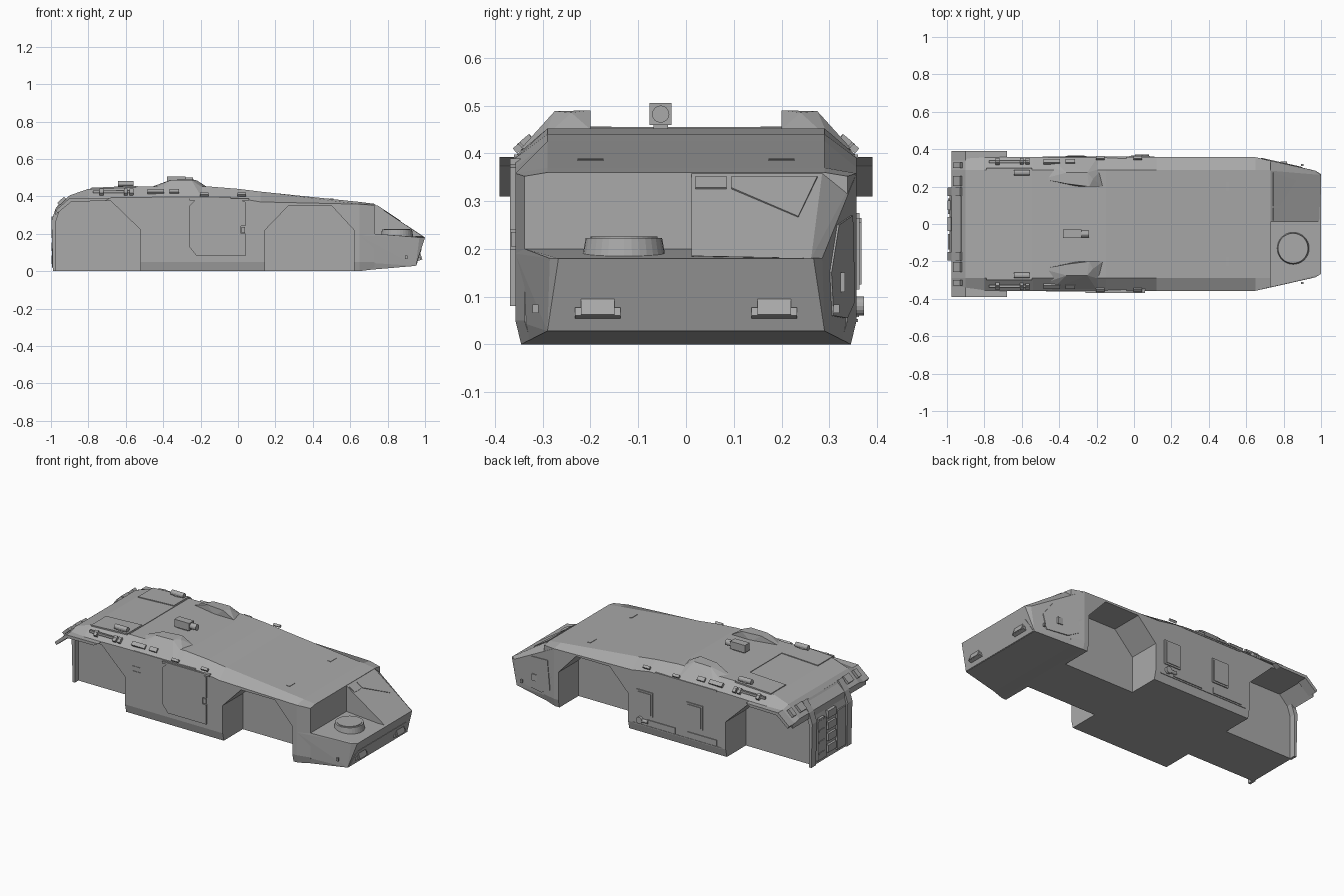
import bpy, bmesh, math
from mathutils import Matrix, Vector

if "Cube" in bpy.data.objects:
    bpy.data.objects.remove(bpy.data.objects["Cube"])

grey = bpy.data.materials.new("hull grey")
grey.use_nodes = True
grey.diffuse_color = (0.4, 0.4, 0.4, 1)
grey.node_tree.nodes["Principled BSDF"].inputs["Base Color"].default_value = (0.4, 0.4, 0.4, 1)


def finish(name, bm):
    bmesh.ops.recalc_face_normals(bm, faces=bm.faces)
    mesh = bpy.data.meshes.new(name)
    bm.to_mesh(mesh)
    bm.free()
    mesh.materials.append(grey)
    ob = bpy.data.objects.new(name, mesh)
    bpy.context.collection.objects.link(ob)
    return ob


def loft(name, rings):
    bm = bmesh.new()
    loops = [[bm.verts.new(p) for p in ring] for ring in rings]
    n = len(loops[0])
    for a, b in zip(loops, loops[1:]):
        for i in range(n):
            bm.faces.new((a[i], a[(i + 1) % n], b[(i + 1) % n], b[i]))
    bm.faces.new(loops[0])
    bm.faces.new(loops[-1])
    return finish(name, bm)


def prism(name, profile, y0, y1):
    return loft(name, [[(x, y, z) for x, z in profile] for y in (y0, y1)])


def hull(name, pts):
    bm = bmesh.new()
    for p in pts:
        bm.verts.new(p)
    bmesh.ops.convex_hull(bm, input=bm.verts)
    bmesh.ops.dissolve_limit(bm, angle_limit=0.01, verts=bm.verts, edges=bm.edges)
    return finish(name, bm)


def box(name, c, size, pitch=0, roll=0):
    bm = bmesh.new()
    m = (Matrix.Translation(c) @ Matrix.Rotation(pitch, 4, 'Y') @ Matrix.Rotation(roll, 4, 'X')
         @ Matrix.Diagonal((*size, 1)))
    bmesh.ops.create_cube(bm, size=1, matrix=m)
    return finish(name, bm)


def disc(name, c, r1, r2, depth, axis='Z', sides=24):
    rot = {'Z': Matrix(), 'X': Matrix.Rotation(math.pi / 2, 4, 'Y'),
           'Y': Matrix.Rotation(math.pi / 2, 4, 'X')}[axis]
    bm = bmesh.new()
    bmesh.ops.create_cone(bm, cap_ends=True, segments=sides, radius1=r1, radius2=r2,
                          depth=depth, matrix=Matrix.Translation(c) @ rot)
    return finish(name, bm)


# Main hull: station x, half width, floor, shoulder height, roof height
stations = [(-.975, .357, 0, .32, .335), (-.9, .357, 0, .385, .405), (-.8, .357, 0, .39, .44),
            (-.54, .357, 0, .395, .452), (-.15, .357, 0, .395, .452), (.0, .357, 0, .39, .44),
            (.12, .357, 0, .37, .425), (.65, .357, 0, .358, .37), (.73, .338, .01, .352, .36)]
rings = []
for x, w, b, s, t in stations:
    half = [(w - .012, b), (w, .05), (w, s), (.29, t)]
    rings.append([(x, y, z) for y, z in half] + [(x, -y, z) for y, z in reversed(half)])
body = loft("main_hull", rings)

# Wheel wells cut from both sides
rear_well = [(-.52, -.1), (-.52, .22), (-.68, .375), (-.9, .375), (-.97, .305), (-1.2, .05), (-1.2, -.1)]
front_well = [(.145, -.1), (.145, .22), (.27, .35), (.5, .35), (.62, .22), (.62, -.1)]
for well in (rear_well, front_well):
    for s in (1, -1):
        cutter = prism("well_cutter", well, s * .16, s * .6)
        cutter.hide_render = True
        mod = body.modifiers.new("well", 'BOOLEAN')
        mod.operation, mod.solver, mod.object = 'DIFFERENCE', 'EXACT', cutter
cut = bpy.data.meshes.new_from_object(body.evaluated_get(bpy.context.evaluated_depsgraph_get()))
body.modifiers.clear()
body.data = cut
for ob in [o for o in bpy.data.objects if o.name.startswith("well_cutter")]:
    bpy.data.objects.remove(ob)

# Nose block and raised driver cab
nose = []
for s in (1, -1):
    nose += [(.62, s * .345, 0), (.62, s * .357, .05), (.65, s * .357, .19), (.73, s * .338, .2),
             (.95, s * .29, .028), (1, s * .267, .18), (.97, s * .285, .18)]
hull("nose_block", nose)
hull("driver_cab", [(.65, .357, .358), (.65, .29, .36), (.73, .285, .358), (.73, .012, .358),
                    (.7, .012, .18), (.99, .012, .185), (1, .262, .18), (.97, .285, .18), (.65, .357, .18)])


# Windscreen frames and panes lying on the cab slope
def slope_plate(name, outline, lift):
    down = Vector((.258, 0, -.175)).normalized()
    normal = Vector((-down.z, 0, down.x))
    base = [Vector((.73 + (.358 - z) * 1.49, y, z)) for y, z in outline]
    return loft(name, [[p + normal * d for p in base] for d in (-.006, lift)])


slope_plate("side_pane", [(.02, .325), (.085, .325), (.085, .349), (.02, .349)], .004)
slope_plate("main_pane", [(.095, .325), (.235, .265), (.275, .349), (.095, .349)], .004)

# Turret ring on the open deck
disc("deck_ring", (.85, -.13, .2), .088, .08, .045, sides=32)
disc("deck_ring_cap", (.85, -.13, .222), .07, .07, .008, sides=32)

# Nose front panel and lamps
def nose_x(z):
    return 1 - (.18 - z) * .33


loft("nose_panel", [[(nose_x(z) + d, y, z) for y, z in
                     [(-.285, .03), (.285, .03), (.25, .105), (.235, .117), (-.235, .117), (-.25, .105)]]
                    for d in (-.01, .003)])
for s in (1, -1):
    box("lamp_tray", (.968, s * .185, .066), (.02, .095, .018), -.32)
    box("head_lamp", (.968, s * .185, .075), (.026, .07, .034), -.32)
    box("corner_marker", (.9, s * .315, .075), (.012, .012, .018))

    # Rear corner flanges
    prism("rear_flange", [(-.975, .325), (-.9, .39), (-.68, .392), (-.71, .375), (-.89, .372), (-.965, .31)],
          s * .33, s * .39)
    # Roof blisters
    hull("roof_blister", [(-.49, s * .24, .44), (-.3, s * .2, .44), (-.165, s * .2, .45), (-.165, s * .3, .43),
                          (-.2, s * .35, .405), (-.44, s * .35, .405), (-.49, s * .32, .415),
                          (-.36, s * .215, .488), (-.24, s * .2, .49), (-.22, s * .24, .485),
                          (-.25, s * .275, .488), (-.36, s * .275, .486)])
    for x in (-.46, -.42, -.34):
        box("blister_block", (x, s * .333, .425), (.05, .025, .018), 0, -s * .7)
    # Roof rails, fittings and panels
    box("roof_rail", (-.67, s * .333, .425), (.21, .012, .014))
    for x in (-.57, -.6, -.73):
        box("rail_clamp", (x, s * .333, .42), (.02, .034, .025), 0, -s * .7)
    disc("roof_lamp", (-.6, s * .275, .467), .015, .015, .085, 'X', 12)
    box("lamp_foot", (-.6, s * .275, .455), (.03, .025, .02))
    box("roof_panel", (-.667, s * .228, .447), (.245, .145, .008), -.045)
    for y in (.23, .315):
        box("rear_roof_light", (-.942, s * y, .375), (.05, .055 if y < .3 else .03, .018), -.75)
    box("roof_hinge", (.5, s * .2, .385), (.02, .055, .006), .1)
    box("shoulder_rail", (-.25, s * .352, .393), (.42, .016, .008))
    for x in (-.18, .02):
        box("shoulder_catch", (x, s * .352, .41), (.045, .016, .014), 0, -s * .7)

box("roof_seam", (-.54, 0, .452), (.006, .58, .006))
# Roof sensor
box("sensor_body", (-.33, -.053, .482), (.1, .046, .046))
disc("sensor_lens", (-.265, -.053, .482), .018, .018, .05, 'X', 16)
box("sensor_foot", (-.33, -.053, .455), (.07, .03, .02))

# Rear door frame and doors
rear_curve = [(-.975, 0), (-.975, .26), (-.955, .32), (-.91, .375)]
outer_curve = [(-.93, .395), (-.975, .335), (-.997, .27), (-.99, 0)]
for s in (1, -1):
    prism("rear_frame", rear_curve + outer_curve, s * .15, s * .195)
prism("rear_door_base", rear_curve + [(-.925, .385), (-.965, .33), (-.986, .26), (-.982, 0)], -.15, .15)
for y in (-.095, .095):
    box("rear_door", (-.985, y, .14), (.018, .085, .24))
for z in (.06, .13, .2, .27):
    box("rear_door_step", (-.988, 0, z), (.02, .075, .045))
    box("rear_hinge", (-.99, .1, z), (.016, .05, .012))

# Right side door with notched handle
prism("side_door", [(-.22, .08), (.04, .08), (.04, .2), (.015, .2), (.015, .24), (.04, .24), (.04, .37),
                    (.02, .378), (-.23, .378), (-.26, .35), (-.26, .13)], -.35, -.368)
box("door_handle", (.028, -.36, .22), (.018, .012, .03))
box("door_rail", (-.1, -.357, .383), (.32, .022, .012))
for z in (.27, .3):
    box("side_marker", (-.44, -.357, z), (.06, .006, .006))

# Left side hatches, lockers and filler
for x, z in ((.03, .19), (-.31, .2)):
    box("side_hatch", (x, .357, z), (.11, .012, .15))
    box("hatch_inner", (x, .361, z), (.09, .012, .13))
for x in (-.08, -.36):
    box("side_locker", (x, .357, .075), (.2, .01, .035))
box("side_sill", (-.19, .356, .05), (.6, .008, .006))
disc("filler_cap", (.06, .36, .08), .02, .02, .025, 'Y', 16)
disc("filler_pipe", (.03, .362, .08), .01, .01, .05, 'X', 12)


# Left nose side panel
def side_y(x):
    return .357 - (x - .65) * .225


loft("nose_side_panel", [[(x, side_y(x) + d, z) for x, z in
                          [(.68, .09), (.75, .055), (.88, .06), (.9, .15), (.83, .25), (.7, .27)]]
                         for d in (-.02, .004)])
box("nose_side_handle", (.8, side_y(.8) + .004, .13), (.035, .012, .04))
